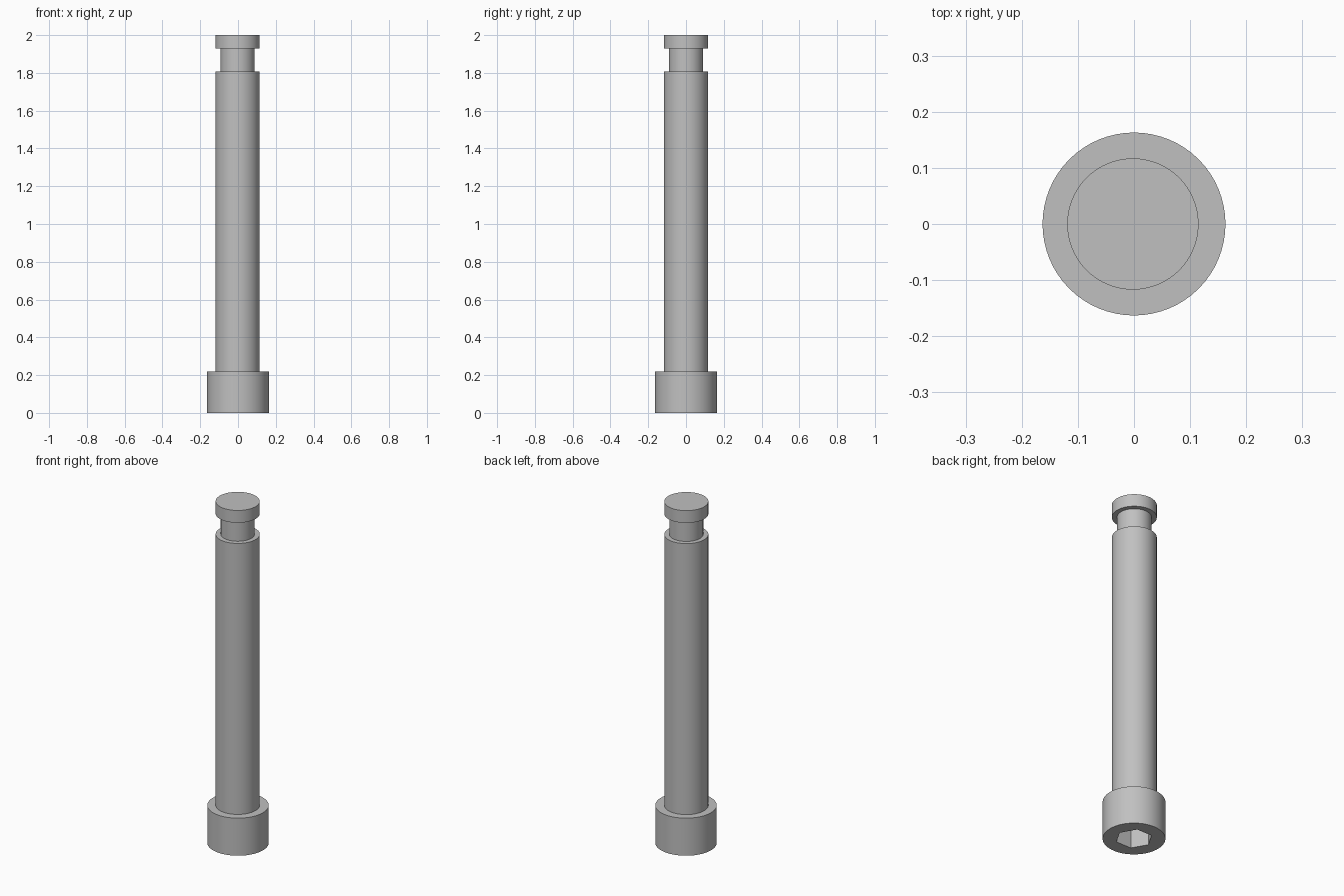
import bpy, bmesh, math

if "Cube" in bpy.data.objects:
    bpy.data.objects.remove(bpy.data.objects["Cube"], do_unlink=True)

SEGMENTS = 64

steel = bpy.data.materials.new("light_grey_metal")
steel.use_nodes = True
colour = (0.53, 0.53, 0.53, 1)
steel.diffuse_color = colour
steel.node_tree.nodes["Principled BSDF"].inputs["Base Color"].default_value = colour


def finish(bm, name):
    bmesh.ops.recalc_face_normals(bm, faces=bm.faces)
    mesh = bpy.data.meshes.new(name)
    bm.to_mesh(mesh)
    bm.free()
    mesh.materials.append(steel)
    obj = bpy.data.objects.new(name, mesh)
    bpy.context.collection.objects.link(obj)
    bpy.ops.object.select_all(action="DESELECT")
    obj.select_set(True)
    bpy.context.view_layer.objects.active = obj
    bpy.ops.object.shade_smooth_by_angle(angle=math.radians(30))
    return obj


def ring(bm, radius, z, sides, x=0.0):
    step = math.tau / sides
    return [bm.verts.new((x + radius * math.cos(i * step),
                          radius * math.sin(i * step), z)) for i in range(sides)]


def bridge(bm, lower, upper):
    for i in range(len(lower)):
        j = (i + 1) % len(lower)
        bm.faces.new((lower[i], lower[j], upper[j], upper[i]))


# Stepped pin: shaft, narrow neck and end cap in one closed turned surface
bm = bmesh.new()
profile = [(0.117, 0.21), (0.117, 1.807), (0.09, 1.807),
           (0.09, 1.928), (0.117, 1.928), (0.117, 2.0)]
rings = [ring(bm, r, z, SEGMENTS, -0.002) for r, z in profile]
for a, b in zip(rings, rings[1:]):
    bridge(bm, a, b)
bm.faces.new(rings[0])
bm.faces.new(rings[-1])
finish(bm, "grooved_shaft")

# Bolt head with a hexagonal socket sunk into its underside
bm = bmesh.new()
head_bottom = ring(bm, 0.163, 0.0, SEGMENTS)
head_top = ring(bm, 0.163, 0.22, SEGMENTS)
bridge(bm, head_bottom, head_top)
bm.faces.new(head_top)
socket_rim = ring(bm, 0.097, 0.0, 6)
socket_floor = ring(bm, 0.097, 0.12, 6)
bridge(bm, socket_rim, socket_floor)
bm.faces.new(socket_floor)
rim_edges = [e for e in bm.edges if all(v.co.z == 0 for v in e.verts)]
bmesh.ops.triangle_fill(bm, edges=rim_edges, use_beauty=True)
finish(bm, "socket_head")
